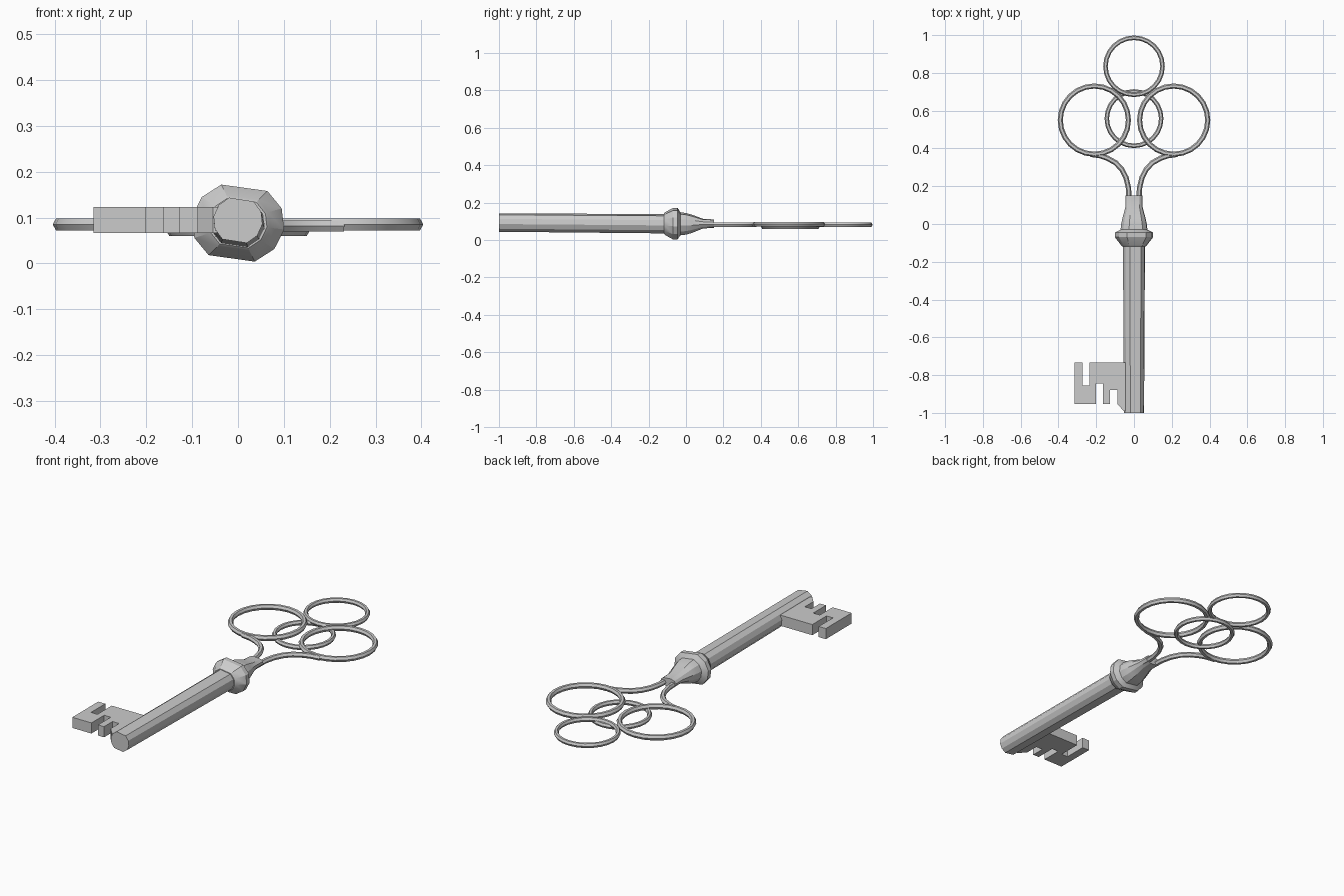
import bpy, bmesh, math
from mathutils import Vector

if "Cube" in bpy.data.objects:
    bpy.data.objects.remove(bpy.data.objects["Cube"])


def finish(name, bm, smooth=None):
    bmesh.ops.recalc_face_normals(bm, faces=bm.faces)
    me = bpy.data.meshes.new(name)
    bm.to_mesh(me)
    bm.free()
    ob = bpy.data.objects.new(name, me)
    bpy.context.collection.objects.link(ob)
    if smooth:
        bpy.ops.object.select_all(action='DESELECT')
        ob.select_set(True)
        bpy.context.view_layer.objects.active = ob
        bpy.ops.object.shade_smooth_by_angle(angle=math.radians(smooth))
    return ob


def skin(name, loops, closed=False, smooth=None):
    """Bridge successive cross-section loops, capping the ends when open."""
    bm = bmesh.new()
    vs = [[bm.verts.new(p) for p in loop] for loop in loops]
    n = len(vs[0])
    pairs = list(zip(vs, vs[1:])) + ([(vs[-1], vs[0])] if closed else [])
    for a, b in pairs:
        for i in range(n):
            j = (i + 1) % n
            bm.faces.new((a[i], a[j], b[j], b[i]))
    if not closed:
        bm.faces.new(vs[0])
        bm.faces.new(vs[-1])
    return finish(name, bm, smooth)


# Uneven coarse facets shared by the turned parts
FACETS = [math.radians(a) for a in
          (111, 51, 21, -9, -39, -69, -129, -159, 171, 141)]


def turned(name, profile):
    """profile rows: y, x radius, z radius, centre z"""
    return skin(name, [[(rx * math.cos(a), y, cz + rz * math.sin(a))
                        for a in FACETS] for y, rx, rz, cz in profile], smooth=25)


def ring(name, x, y, z, outer, tube, segs=24):
    loops = []
    for k in range(segs):
        t = 2 * math.pi * k / segs
        loop = []
        for i in range(6):
            a = math.pi * i / 3
            r = outer - tube + tube * math.cos(a)
            loop.append((x + r * math.cos(t), y + r * math.sin(t),
                         z + 1.1 * tube * math.sin(a)))
        loops.append(loop)
    return skin(name, loops, closed=True, smooth=35)


# Shaft
turned("shaft", [(-1.0, .054, .053, .094), (-.1, .059, .055, .087)])

# Collar and flattened neck
turned("collar", [(-.118, .064, .058, .088), (-.112, .07, .065, .088),
                  (-.07, .102, .09, .088), (-.045, .102, .09, .088),
                  (-.03, .072, .066, .087), (0, .069, .062, .087),
                  (.03, .062, .053, .087), (.09, .046, .028, .088),
                  (.15, .046, .024, .088)])

# Bit with its notches
outline = [(-.315, -.733), (-.273, -.733), (-.273, -.854), (-.235, -.854),
           (-.235, -.733), (-.03, -.733), (-.03, -.99), (-.055, -.99),
           (-.088, -.952), (-.088, -.88), (-.127, -.88), (-.127, -.952),
           (-.163, -.952), (-.163, -.844), (-.202, -.844), (-.202, -.952),
           (-.315, -.952)]
skin("bit", [[(x, y, z) for x, y in outline] for z in (.066, .123)])

# Bow rings
ring("top_ring", 0, .835, .082, .163, .012)
ring("centre_ring", 0, .558, .071, .156, .012)
for s, side in ((-1, "left"), (1, "right")):
    ring(side + "_ring", s * .21, .55, .085, .194, .0135)

# Curved stems from the neck to the side rings
path = [(.026, .11), (.029, .19), (.042, .245), (.065, .29),
        (.097, .324), (.14, .348), (.18, .362), (.23, .369)]
for s, side in ((-1, "left"), (1, "right")):
    pts = [Vector((s * x, y, .082)) for x, y in path]
    loops = []
    for i, p in enumerate(pts):
        d = (pts[min(i + 1, len(pts) - 1)] - pts[max(i - 1, 0)]).normalized()
        n = Vector((-d.y, d.x, 0))
        loops.append([p + n * .014 * math.cos(a) + Vector((0, 0, .014 * math.sin(a)))
                      for a in (math.pi * k / 3 for k in range(6))])
    skin(side + "_stem", loops, smooth=35)
